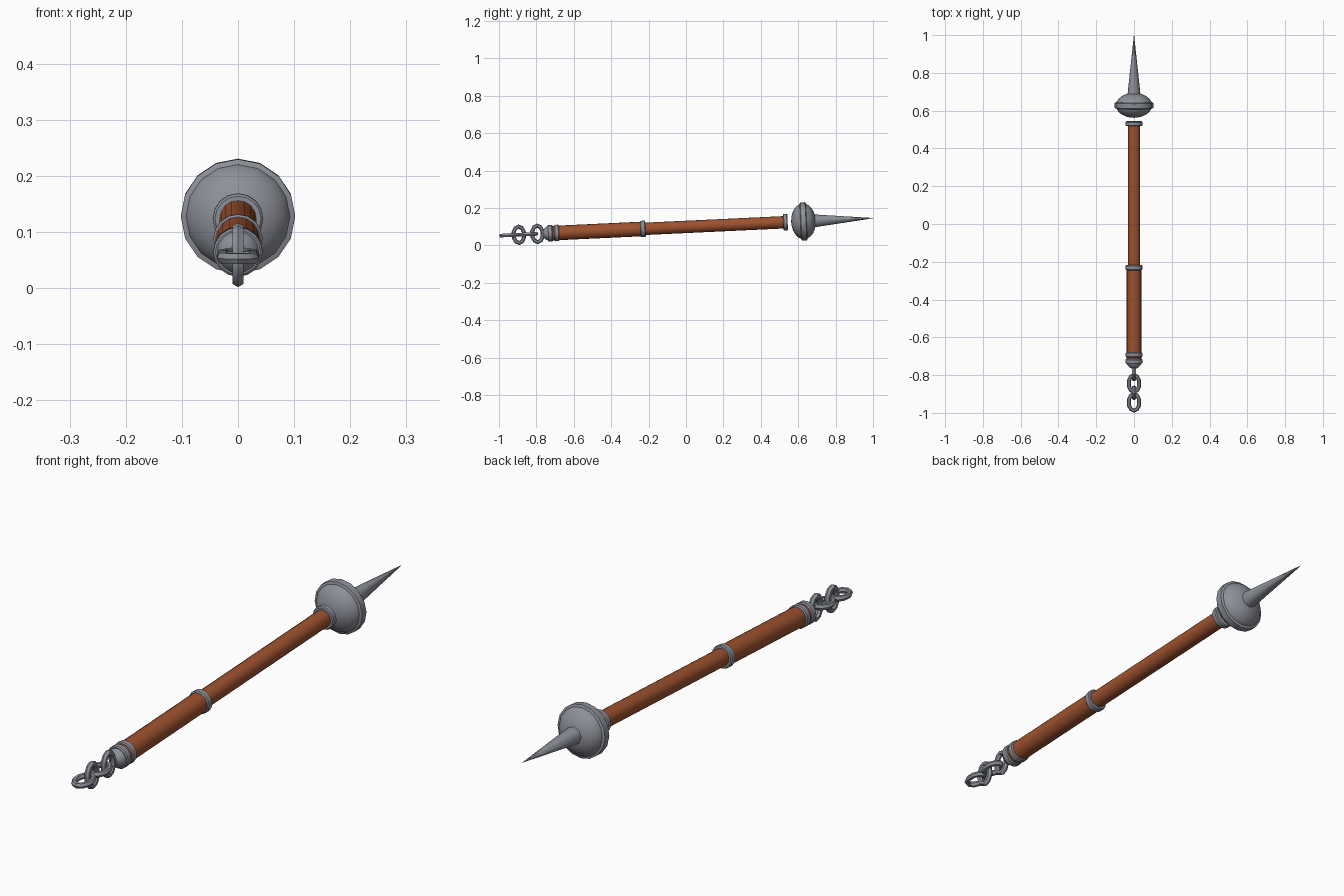
import bpy, bmesh, math
from mathutils import Matrix, Vector

if "Cube" in bpy.data.objects:
    bpy.data.objects.remove(bpy.data.objects["Cube"])

SLOPE = 0.047
TILT = Matrix.Translation((0, 0, 0.0985)) @ Matrix.Rotation(math.atan(SLOPE), 4, 'X')


def material(name, rgb):
    m = bpy.data.materials.new(name)
    m.diffuse_color = (*rgb, 1)
    m.use_nodes = True
    m.node_tree.nodes["Principled BSDF"].inputs["Base Color"].default_value = m.diffuse_color
    return m


STEEL = material("grey steel", (0.27, 0.28, 0.32))
WOOD = material("brown wood", (0.34, 0.084, 0.027))


def finish(name, bm, mat, angle):
    bmesh.ops.remove_doubles(bm, verts=bm.verts, dist=1e-5)
    bmesh.ops.recalc_face_normals(bm, faces=bm.faces)
    me = bpy.data.meshes.new(name)
    bm.to_mesh(me)
    bm.free()
    me.materials.append(mat)
    me.transform(TILT)
    ob = bpy.data.objects.new(name, me)
    bpy.context.collection.objects.link(ob)
    bpy.ops.object.select_all(action='DESELECT')
    ob.select_set(True)
    bpy.context.view_layer.objects.active = ob
    bpy.ops.object.shade_smooth_by_angle(angle=math.radians(angle))


def lathe(name, profile, mat, sides=16, angle=35):
    """Spin (y, radius) points round the weapon's long axis."""
    bm = bmesh.new()
    pts = [(profile[0][0], 0)] + profile + [(profile[-1][0], 0)]
    rings = [[bm.verts.new((r * math.sin(2 * math.pi * i / sides), y,
                            r * math.cos(2 * math.pi * i / sides)))
              for i in range(sides)] for y, r in pts]
    for a, b in zip(rings, rings[1:]):
        for i in range(sides):
            j = (i + 1) % sides
            bm.faces.new((a[i], a[j], b[j], b[i]))
    bmesh.ops.dissolve_degenerate(bm, dist=1e-6, edges=bm.edges)
    finish(name, bm, mat, angle)


def link(name, y, upright):
    """Oval chain link, long along y when flat and along z when upright."""
    bm = bmesh.new()
    n, m, r = 10, 6, 0.011
    ly, lw = (0.029, 0.044) if upright else (0.044, 0.029)
    grid = []
    for i in range(n):
        a = 2 * math.pi * (i + (0.5 if upright and n % 4 == 0 else 0)) / n
        if upright:
            a += math.pi / 2
        ring = []
        for k in range(m):
            b = 2 * math.pi * k / m
            p = math.cos(a) * (ly + r * math.cos(b))
            q = math.sin(a) * (lw + r * math.cos(b))
            t = r * math.sin(b)
            ring.append(bm.verts.new((t, y + p, q) if upright else (q, y + p, t)))
        grid.append(ring)
    for i in range(n):
        for k in range(m):
            a, b = grid[i], grid[(i + 1) % n]
            bm.faces.new((a[k], a[(k + 1) % m], b[(k + 1) % m], b[k]))
    finish(name, bm, STEEL, 40)


# wooden shaft and thicker grip
lathe("shaft", [(-0.235, 0.033), (0.53, 0.033)], WOOD)
lathe("grip", [(-0.725, 0.039), (-0.23, 0.039)], WOOD)

# metal bands along the handle
for name, y0, y1, r in (("pommel_band", -0.741, -0.714, 0.044),
                        ("grip_band", -0.705, -0.679, 0.044),
                        ("middle_band", -0.244, -0.217, 0.044),
                        ("collar_band", 0.520, 0.544, 0.045)):
    lathe(name, [(y0, r - 0.004), (y0 + 0.004, r), (y1 - 0.004, r), (y1, r - 0.004)], STEEL)

# rounded pommel cap
lathe("pommel_cap", [(-0.765, 0.016), (-0.757, 0.027), (-0.748, 0.034), (-0.739, 0.038)], STEEL)

# flattened ball head with its rim
C = 0.629
ball = [(C - 0.066 * math.cos(math.pi * i / 12), 0.096 * math.sin(math.pi * i / 12))
        for i in range(1, 12)]
lathe("ball_head", [(C - 0.066, 0.001)] + ball + [(C + 0.066, 0.001)], STEEL)
lathe("head_rim", [(C - 0.017, 0.094), (C - 0.013, 0.102), (C + 0.013, 0.102), (C + 0.017, 0.094)], STEEL)

# tip spike
lathe("spike", [(0.68, 0.035), (1.0, 0.0008)], STEEL, sides=8, angle=50)

# hanging chain
for i, y in enumerate((-0.795, -0.845, -0.895, -0.945)):
    link(f"chain_link_{i + 1}", y, i % 2 == 0)
